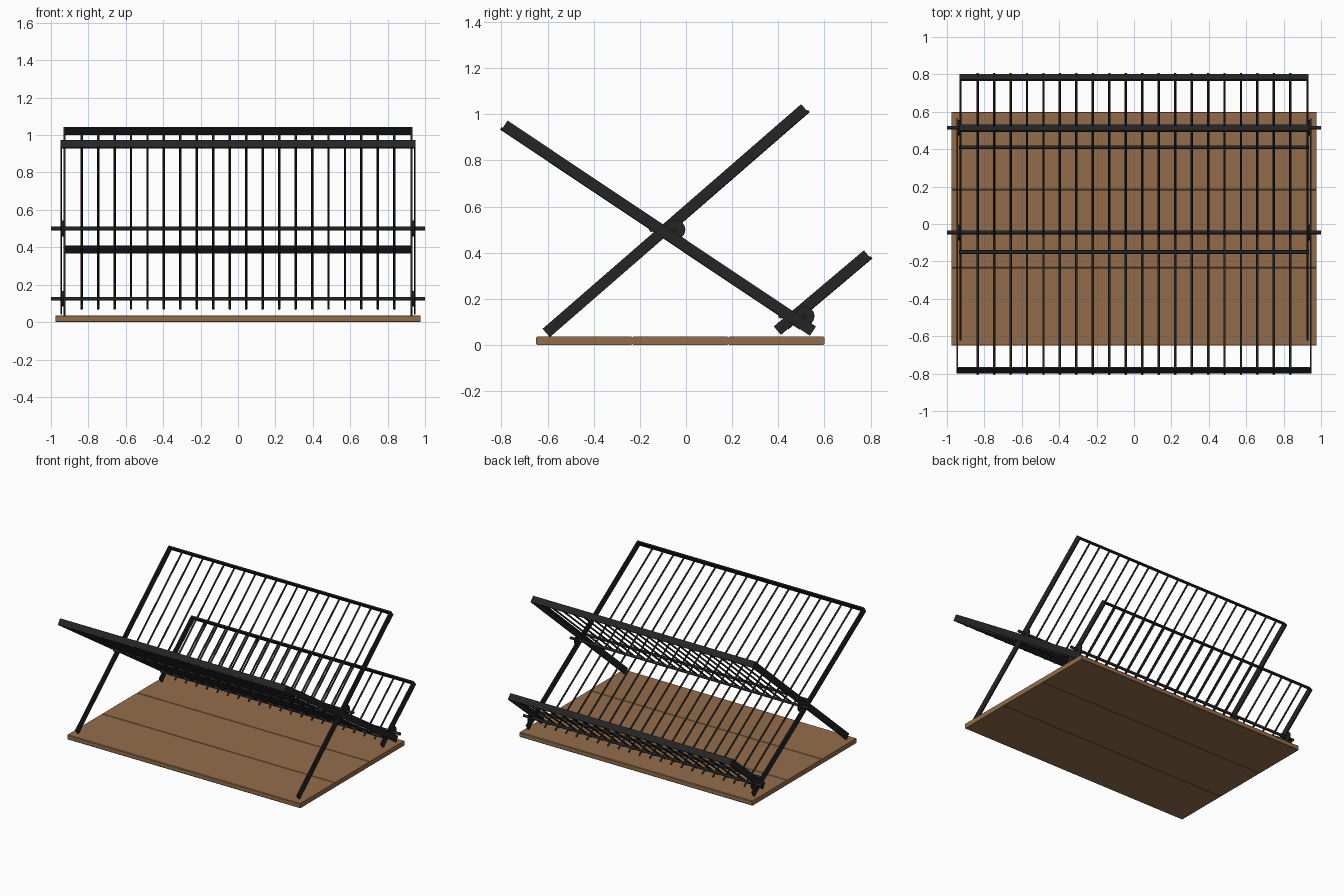
import bpy, bmesh, math
from mathutils import Vector, Matrix

if "Cube" in bpy.data.objects:
    bpy.data.objects.remove(bpy.data.objects["Cube"])


def material(name, rgb):
    m = bpy.data.materials.new(name)
    m.diffuse_color = (*rgb, 1)
    m.use_nodes = True
    m.node_tree.nodes["Principled BSDF"].inputs["Base Color"].default_value = m.diffuse_color
    return m


BLACK = material("black metal", (0.018, 0.018, 0.018))
WOOD = material("brown wood", (0.29, 0.152, 0.068))


def finish(name, bm, mat, smooth=False):
    me = bpy.data.meshes.new(name)
    bm.to_mesh(me)
    bm.free()
    me.materials.append(mat)
    ob = bpy.data.objects.new(name, me)
    bpy.context.collection.objects.link(ob)
    if smooth:
        for p in me.polygons:
            p.use_smooth = len(p.vertices) == 4
    return ob


def box(bm, lo, hi, mat=Matrix()):
    lo, hi = Vector(lo), Vector(hi)
    m = mat @ Matrix.Translation((lo + hi) / 2) @ Matrix.Diagonal((*(hi - lo), 1))
    bmesh.ops.create_cube(bm, size=1, matrix=m)


def rod(bm, r, length, mat, seg=10):
    bmesh.ops.create_cone(bm, cap_ends=True, segments=seg, radius1=r, radius2=r,
                          depth=length, matrix=mat)


def panel(name, start, end, x_out, slat_from, slat_to):
    """Tilted frame: local x across, y along the slope, z is the upper normal."""
    a, b = Vector((0, *start)), Vector((0, *end))
    u = (b - a).normalized()
    length = (b - a).length
    n = Vector((1, 0, 0)).cross(u)
    frame = Matrix((Vector((1, 0, 0)), u, n)).transposed().to_4x4()
    frame.translation = a
    # side rails and the bar across the raised end
    bm = bmesh.new()
    for s in (-1, 1):
        x0, x1 = sorted((s * x_out, s * (x_out - 0.01)))
        box(bm, (x0, 0, -0.024), (x1, length, 0.024), frame)
    box(bm, (-x_out, length - 0.01, -0.024), (x_out, length, 0.024), frame)
    finish(name + "_frame", bm, BLACK)
    # slats under the frame
    bm = bmesh.new()
    along = Matrix.Rotation(math.pi / 2, 4, 'X')
    mid = (slat_from + length + slat_to) / 2
    for i in range(20):
        x = (i - 9.5) * 0.088
        rod(bm, 0.0065, length + slat_to - slat_from,
            frame @ Matrix.Translation((x, mid, -0.02)) @ along, 8)
    finish(name + "_slats", bm, BLACK, True)


# Tilted panels (start and end given as y, z); B's upper normal faces the back
panel("backrest", (-0.606, 0.052), (0.515, 1.026), 0.932, 0.70, 0.006)


def flipped_panel():
    # the crossing panel rises to the front, so its slats sit on the -normal side
    a, b = Vector((0, 0.55, 0.06)), Vector((0, -0.787, 0.953))
    u = (b - a).normalized()
    length = (b - a).length
    n = u.cross(Vector((1, 0, 0)))
    if n.z < 0:
        n = -n
    frame = Matrix((Vector((-1, 0, 0)), u, n)).transposed().to_4x4()
    frame.translation = a
    bm = bmesh.new()
    for s in (-1, 1):
        x0, x1 = sorted((s * 0.95, s * 0.94))
        box(bm, (x0, 0, -0.024), (x1, length, 0.024), frame)
    box(bm, (-0.95, length - 0.01, -0.024), (0.95, length, 0.024), frame)
    finish("long_panel_frame", bm, BLACK)
    bm = bmesh.new()
    along = Matrix.Rotation(math.pi / 2, 4, 'X')
    lo, hi = 0.05, length + 0.006
    for i in range(20):
        rod(bm, 0.0065, hi - lo, frame @ Matrix.Translation(
            ((i - 9.5) * 0.088, (lo + hi) / 2, -0.02)) @ along, 8)
    finish("long_panel_slats", bm, BLACK, True)


flipped_panel()
panel("rear_panel", (0.396, 0.062), (0.787, 0.392), 0.932, 0.04, 0.006)

# Cross rods and pivot discs
ACROSS = Matrix.Rotation(math.pi / 2, 4, 'Y')
for name, y, z in (("upper", -0.045, 0.50), ("lower", 0.515, 0.125)):
    bm = bmesh.new()
    rod(bm, 0.01, 2.0, Matrix.Translation((0, y, z)) @ ACROSS, 12)
    finish(name + "_axle", bm, BLACK, True)
    bm = bmesh.new()
    rod(bm, 0.01, 1.87, Matrix.Translation((0, y - 0.105, z)) @ ACROSS, 12)
    finish(name + "_stop_rod", bm, BLACK, True)
    bm = bmesh.new()
    for s in (-1, 1):
        rod(bm, 0.042, 0.008, Matrix.Translation((s * 0.936, y, z)) @ ACROSS, 24)
    finish(name + "_pivot_discs", bm, BLACK, True)

# Three chamfered base planks
W = 1.25 / 3
for i in range(3):
    bm = bmesh.new()
    y0 = -0.65 + i * W
    box(bm, (-0.975, y0, 0), (0.975, y0 + W, 0.036))
    edges = [e for e in bm.edges if abs(e.verts[0].co.x - e.verts[1].co.x) > 1]
    bmesh.ops.bevel(bm, geom=edges, offset=0.004, segments=1, affect='EDGES')
    finish("base_plank_%d" % (i + 1), bm, WOOD)
